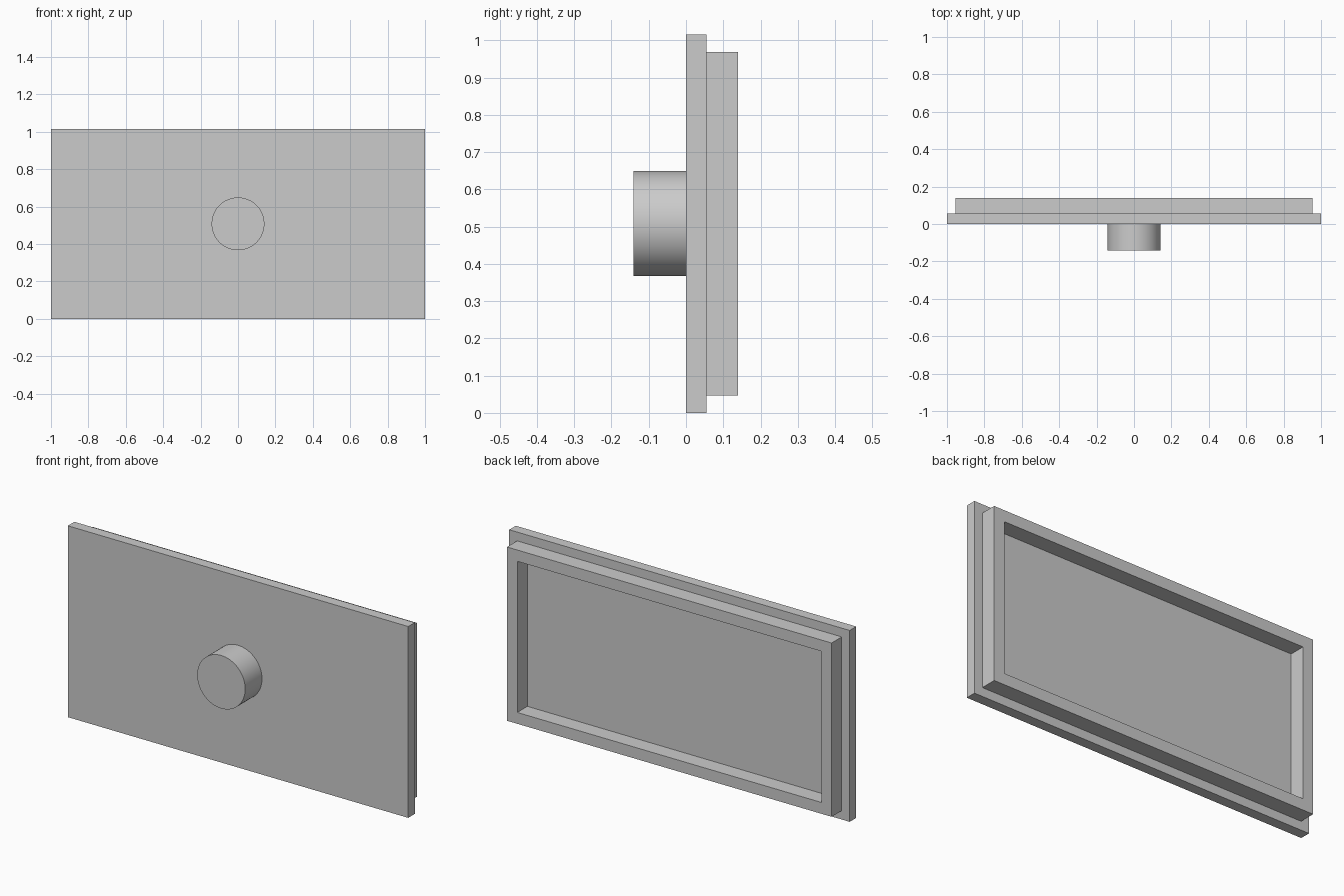
import bpy, bmesh, math
from mathutils import Matrix

cube = bpy.data.objects.get("Cube")
if cube:
    bpy.data.objects.remove(cube, do_unlink=True)

HEIGHT = 1.016
PANEL_DEPTH = 0.055
RIM_DEPTH = 0.085
RIM_MARGIN = 0.066
RIM_WALL = 0.085
KNOB_RADIUS = KNOB_DEPTH = 0.141

grey = bpy.data.materials.new("plain_grey")
grey.use_nodes = True
colour = (0.6, 0.6, 0.6, 1)
grey.diffuse_color = colour
grey.node_tree.nodes["Principled BSDF"].inputs["Base Color"].default_value = colour


def add_object(name, bm):
    bmesh.ops.recalc_face_normals(bm, faces=bm.faces)
    mesh = bpy.data.meshes.new(name)
    bm.to_mesh(mesh)
    bm.free()
    mesh.materials.append(grey)
    obj = bpy.data.objects.new(name, mesh)
    bpy.context.collection.objects.link(obj)
    return obj


def step(bm, face, margin, depth):
    """Inset a back face, then raise or sink it along y."""
    bmesh.ops.inset_region(bm, faces=[face], thickness=margin)
    ring = bmesh.ops.extrude_discrete_faces(bm, faces=[face])["faces"][0]
    bmesh.ops.translate(bm, verts=ring.verts, vec=(0, depth, 0))
    return ring


# Front panel with the raised rim and its recess on the back
bm = bmesh.new()
bmesh.ops.create_cube(bm, size=1, matrix=Matrix.Translation((0, PANEL_DEPTH / 2, HEIGHT / 2))
                      @ Matrix.Diagonal((2, PANEL_DEPTH, HEIGHT, 1)))
bm.normal_update()
back = max(bm.faces, key=lambda f: f.normal.y)
back = step(bm, back, RIM_MARGIN, RIM_DEPTH)
bm.normal_update()
step(bm, back, RIM_WALL, -RIM_DEPTH)
add_object("drawer_front_panel", bm)

# Round knob
bm = bmesh.new()
bmesh.ops.create_cone(bm, cap_ends=True, segments=64, radius1=KNOB_RADIUS, radius2=KNOB_RADIUS,
                      depth=KNOB_DEPTH,
                      matrix=Matrix.Translation((0, -KNOB_DEPTH / 2, HEIGHT / 2))
                      @ Matrix.Rotation(math.radians(90), 4, "X"))
knob = add_object("knob", bm)
bpy.ops.object.select_all(action="DESELECT")
knob.select_set(True)
bpy.context.view_layer.objects.active = knob
bpy.ops.object.shade_smooth_by_angle(angle=math.radians(30))
